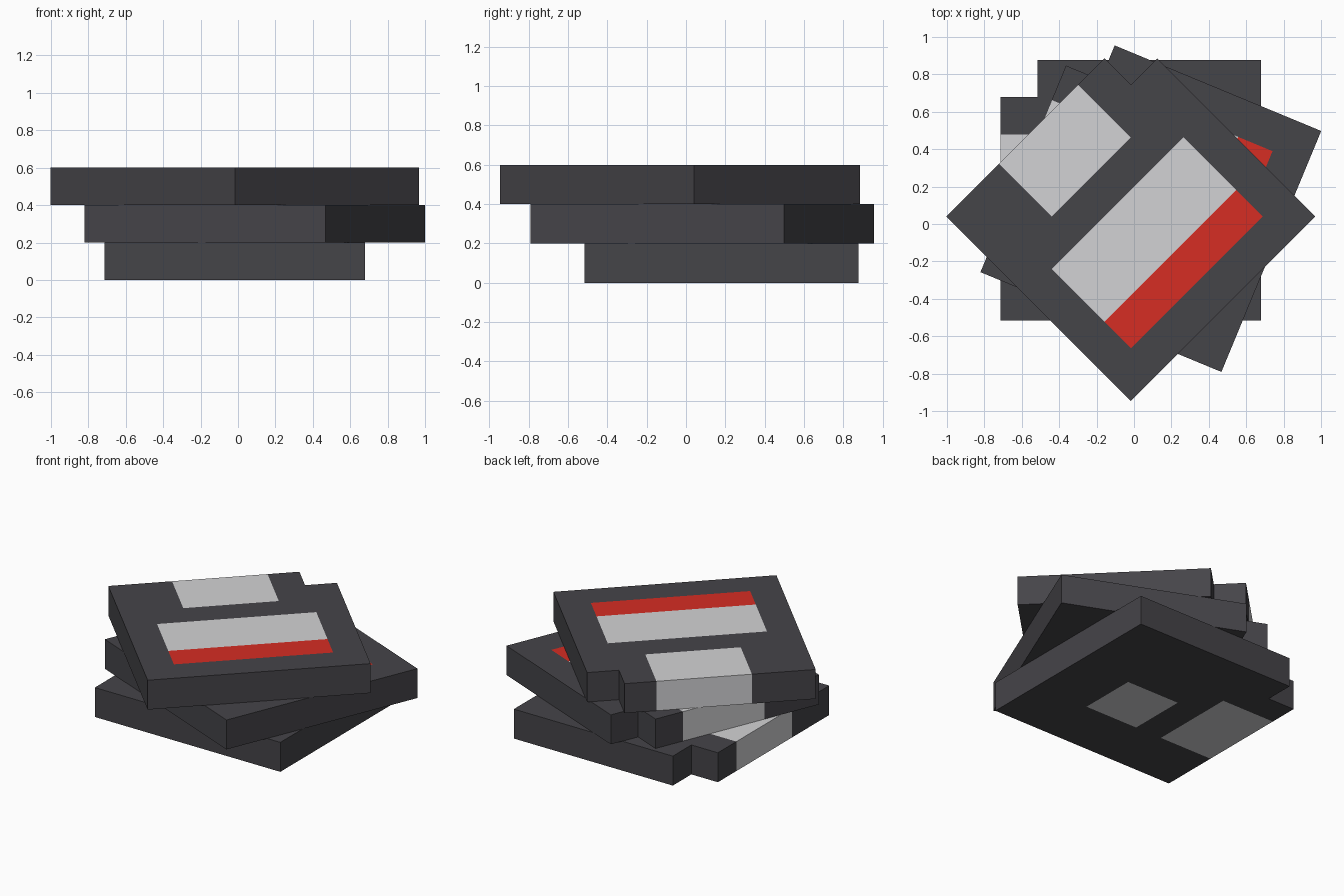
import bpy
import bmesh
from math import radians
from mathutils import Vector

cube = bpy.data.objects.get("Cube")
if cube:
    bpy.data.objects.remove(cube, do_unlink=True)


def material(name, rgb):
    mat = bpy.data.materials.new(name)
    mat.use_nodes = True
    mat.diffuse_color = (*rgb, 1)
    mat.node_tree.nodes["Principled BSDF"].inputs["Base Color"].default_value = (*rgb, 1)
    return mat


MATERIALS = [
    material("charcoal plastic", (0.060, 0.058, 0.066)),
    material("light grey", (0.65, 0.65, 0.665)),
    material("red", (0.67, 0.026, 0.017)),
]
CHARCOAL, GREY, RED = range(3)
THICK = 0.2


def inside(p, x0, x1, y0, y1):
    return x0 < p.x < x1 and y0 < p.y < y1


def face_colour(face):
    p, n = face.calc_center_median(), face.normal
    # Metal shutter wraps over the top, edge and underside
    if inside(p, -0.75, -0.3, -0.3, 0.3) and (abs(n.z) > 0.5 or n.x < -0.5):
        return GREY
    # Label with a red strip
    if n.z > 0.5 and inside(p, -0.1, 0.5, -0.5, 0.5):
        return RED if p.x > 0.3 else GREY
    # Hub plate on the underside
    if n.z < -0.5 and inside(p, -0.1, 0.3, -0.3, 0.1):
        return GREY
    return CHARCOAL


def disk_mesh():
    bm = bmesh.new()
    # Square casing with one notched corner
    outline = [(-0.7, -0.7), (0.7, -0.7), (0.7, 0.7),
               (-0.5, 0.7), (-0.5, 0.5), (-0.7, 0.5)]
    base = bm.faces.new([bm.verts.new((x, y, 0)) for x, y in outline])
    top = bmesh.ops.extrude_face_region(bm, geom=[base], use_keep_orig=True)
    verts = [g for g in top["geom"] if isinstance(g, bmesh.types.BMVert)]
    bmesh.ops.translate(bm, verts=verts, vec=(0, 0, THICK))
    # Cut the borders of the coloured areas
    cuts = [(Vector((1, 0, 0)), (-0.3, -0.1, 0.3, 0.5)),
            (Vector((0, 1, 0)), (-0.5, -0.3, 0.1, 0.3, 0.5))]
    for axis, places in cuts:
        for d in places:
            bmesh.ops.bisect_plane(bm, geom=bm.verts[:] + bm.edges[:] + bm.faces[:],
                                   plane_co=axis * d, plane_no=axis)
    bmesh.ops.recalc_face_normals(bm, faces=bm.faces[:])
    for face in bm.faces:
        face.material_index = face_colour(face)
    # Merge cells of the same colour
    bmesh.ops.dissolve_limit(bm, angle_limit=radians(1), verts=bm.verts[:],
                             edges=bm.edges[:], delimit={'MATERIAL'})
    mesh = bpy.data.meshes.new("disk")
    for mat in MATERIALS:
        mesh.materials.append(mat)
    bm.to_mesh(mesh)
    bm.free()
    return mesh


# Three twisted, stacked disks
mesh = disk_mesh()
stack = [("bottom_disk", -0.017, 0.18, 0),
         ("middle_disk", 0.09, 0.12, -22.5),
         ("top_disk", -0.017, 0.04, -45)]
for level, (name, x, y, turn) in enumerate(stack):
    disk = bpy.data.objects.new(name, mesh)
    disk.location = (x, y, level * THICK)
    disk.rotation_euler.z = radians(turn)
    disk.scale = (0.996, 0.996, 1)
    bpy.context.collection.objects.link(disk)
